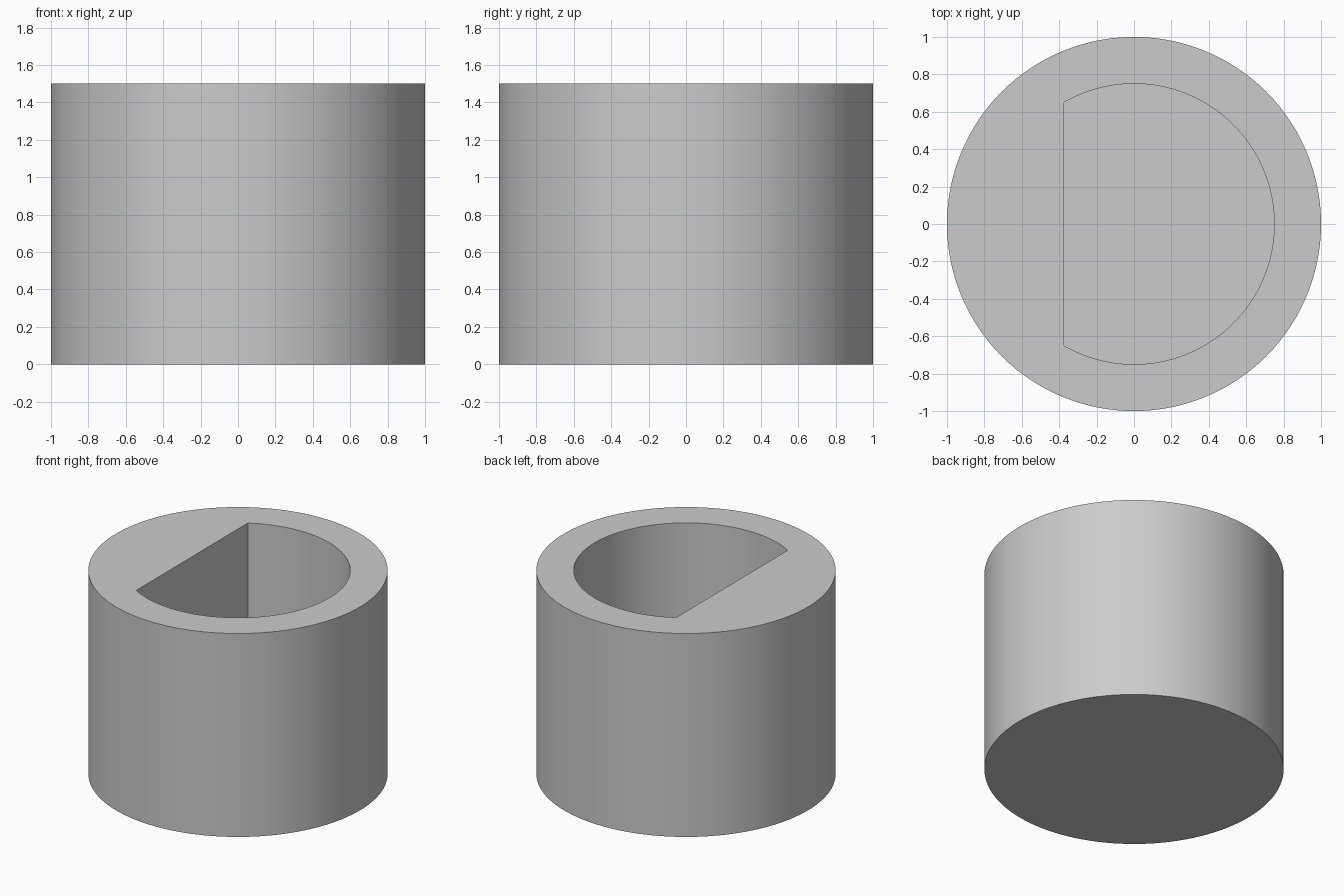
import bpy
import bmesh
from math import radians, cos, sin

if "Cube" in bpy.data.objects:
    bpy.data.objects.remove(bpy.data.objects["Cube"], do_unlink=True)

RADIUS, HEIGHT = 1.0, 1.5
BORE_RADIUS, FLOOR = 0.75, 0.25
SIDES = 128

grey = bpy.data.materials.new("plain grey")
grey.use_nodes = True
colour = (0.6, 0.6, 0.6, 1)
grey.diffuse_color = colour
grey.node_tree.nodes["Principled BSDF"].inputs["Base Color"].default_value = colour


def arc(radius, start, end, steps):
    """Points along an arc, both ends included (degrees)."""
    angles = [radians(start + (end - start) * i / steps) for i in range(steps + 1)]
    return [(radius * cos(a), radius * sin(a)) for a in angles]


def prism(name, outline, bottom, top):
    """Solid made by raising a flat outline."""
    bm = bmesh.new()
    base = bm.faces.new([bm.verts.new((x, y, bottom)) for x, y in outline])
    raised = bmesh.ops.extrude_face_region(bm, geom=[base])["geom"]
    verts = [g for g in raised if isinstance(g, bmesh.types.BMVert)]
    bmesh.ops.translate(bm, verts=verts, vec=(0, 0, top - bottom))
    bmesh.ops.recalc_face_normals(bm, faces=bm.faces)
    mesh = bpy.data.meshes.new(name)
    bm.to_mesh(mesh)
    bm.free()
    mesh.materials.append(grey)
    obj = bpy.data.objects.new(name, mesh)
    bpy.context.collection.objects.link(obj)
    return obj


# Round outer body
body = prism("round_body", arc(RADIUS, 0, 360, SIDES)[:-1], 0, HEIGHT)

# D-shaped blind socket, its flat side towards -x
cutter = prism("socket_cutter", arc(BORE_RADIUS, -120, 120, 84), FLOOR, HEIGHT + 0.2)
cutter.hide_render = True

cut = body.modifiers.new("socket", "BOOLEAN")
cut.operation = "DIFFERENCE"
cut.solver = "EXACT"
cut.object = cutter

# Apply the cut, then smooth the round walls and keep the rims sharp
bpy.ops.object.select_all(action="DESELECT")
body.select_set(True)
bpy.context.view_layer.objects.active = body
bpy.ops.object.modifier_apply(modifier=cut.name)
bpy.data.objects.remove(cutter, do_unlink=True)
bpy.ops.object.shade_smooth_by_angle(angle=radians(30))
